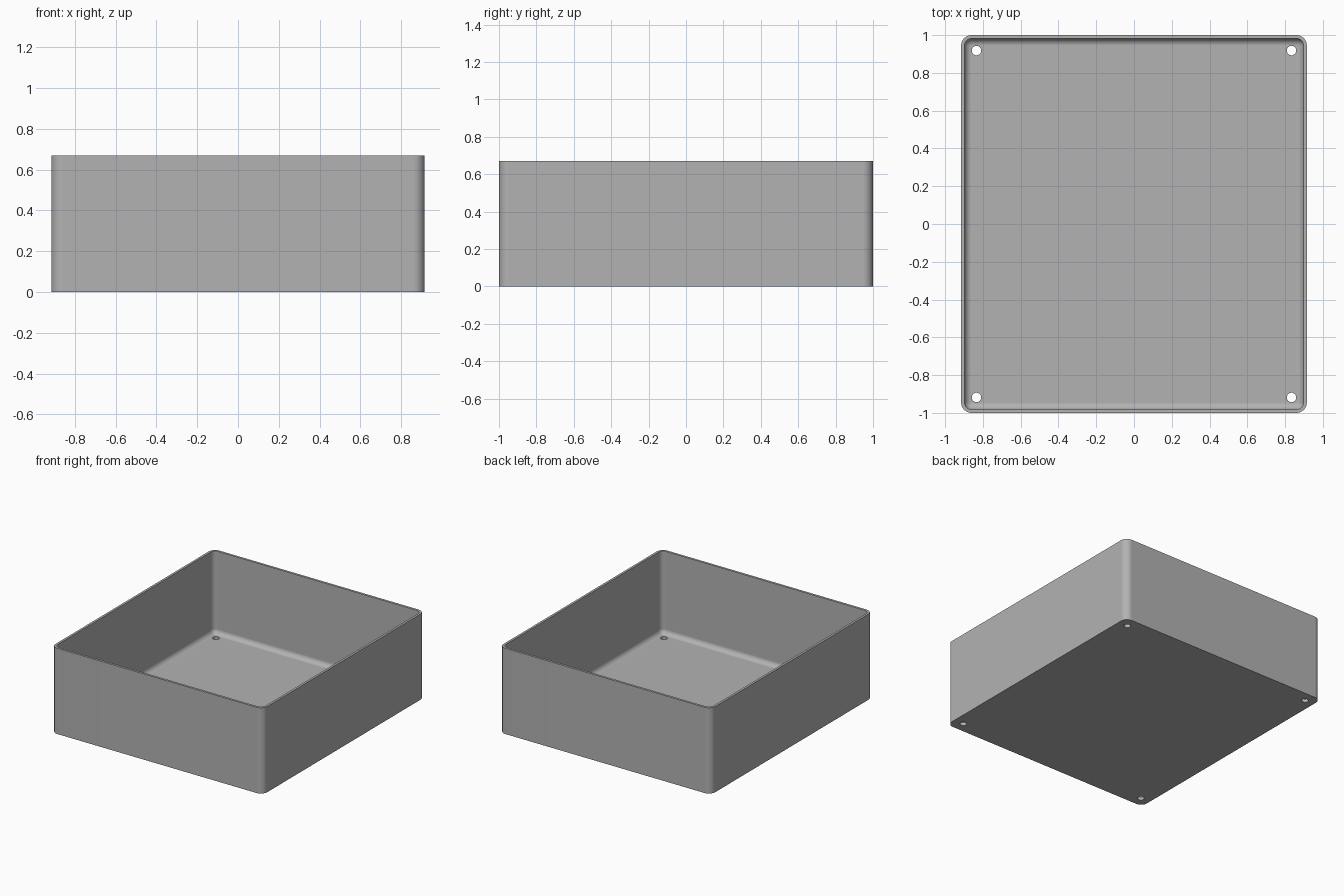
import bpy, bmesh, math

if "Cube" in bpy.data.objects:
    bpy.data.objects.remove(bpy.data.objects["Cube"], do_unlink=True)

HALF_X, HALF_Y, HEIGHT = 0.915, 1.0, 0.67
WALL, FLOOR, CORNER, FILLET = 0.018, 0.025, 0.055, 0.038
STEPS = 8

grey = bpy.data.materials.new("plain grey")
grey.use_nodes = True
colour = (0.45, 0.45, 0.45, 1)
grey.diffuse_color = colour
grey.node_tree.nodes["Principled BSDF"].inputs["Base Color"].default_value = colour


def rounded_ring(bm, inset, z):
    """Rounded rectangle of vertices, pulled in from the outer wall."""
    radius = max(CORNER - inset, 0.002)
    cx, cy = HALF_X - inset - radius, HALF_Y - inset - radius
    ring = []
    for k, (sx, sy) in enumerate([(1, 1), (-1, 1), (-1, -1), (1, -1)]):
        for i in range(STEPS + 1):
            a = (k + i / STEPS) * math.pi / 2
            ring.append(bm.verts.new((sx * cx + radius * math.cos(a),
                                      sy * cy + radius * math.sin(a), z)))
    return ring


# Tray: outer wall, rim, inner wall, then a rounded fillet into the floor
profile = [(0, 0), (0, HEIGHT), (WALL, HEIGHT)]
for i in range(STEPS + 1):
    a = i / STEPS * math.pi / 2
    profile.append((WALL + FILLET * (1 - math.cos(a)),
                    FLOOR + FILLET * (1 - math.sin(a))))

bm = bmesh.new()
rings = [rounded_ring(bm, inset, z) for inset, z in profile]
for low, high in zip(rings, rings[1:]):
    for i in range(len(low)):
        j = (i + 1) % len(low)
        bm.faces.new((low[i], low[j], high[j], high[i]))
bm.faces.new(rings[0][::-1])
bm.faces.new(rings[-1])
bmesh.ops.recalc_face_normals(bm, faces=bm.faces)
mesh = bpy.data.meshes.new("tray")
bm.to_mesh(mesh)
bm.free()
mesh.materials.append(grey)
tray = bpy.data.objects.new("tray", mesh)
bpy.context.collection.objects.link(tray)

# Screw holes through the floor, one in each corner
for sx in (-1, 1):
    for sy in (-1, 1):
        bpy.ops.mesh.primitive_cylinder_add(vertices=32, radius=0.025, depth=0.2,
                                            location=(sx * 0.834, sy * 0.918, 0))
        cutter = bpy.context.object
        cutter.name = "hole_cutter"
        cutter.hide_render = True
        cutter.data.materials.append(grey)
        cut = tray.modifiers.new("screw hole", "BOOLEAN")
        cut.operation, cut.solver, cut.object = "DIFFERENCE", "EXACT", cutter
        bpy.ops.object.select_all(action="DESELECT")
        tray.select_set(True)
        bpy.context.view_layer.objects.active = tray
        bpy.ops.object.modifier_apply(modifier=cut.name)
        bpy.data.objects.remove(cutter, do_unlink=True)

# Smooth corners with flat walls and floor
bpy.ops.object.shade_smooth_by_angle(angle=math.radians(35))
weighted = tray.modifiers.new("flat walls", "WEIGHTED_NORMAL")
weighted.keep_sharp = True
